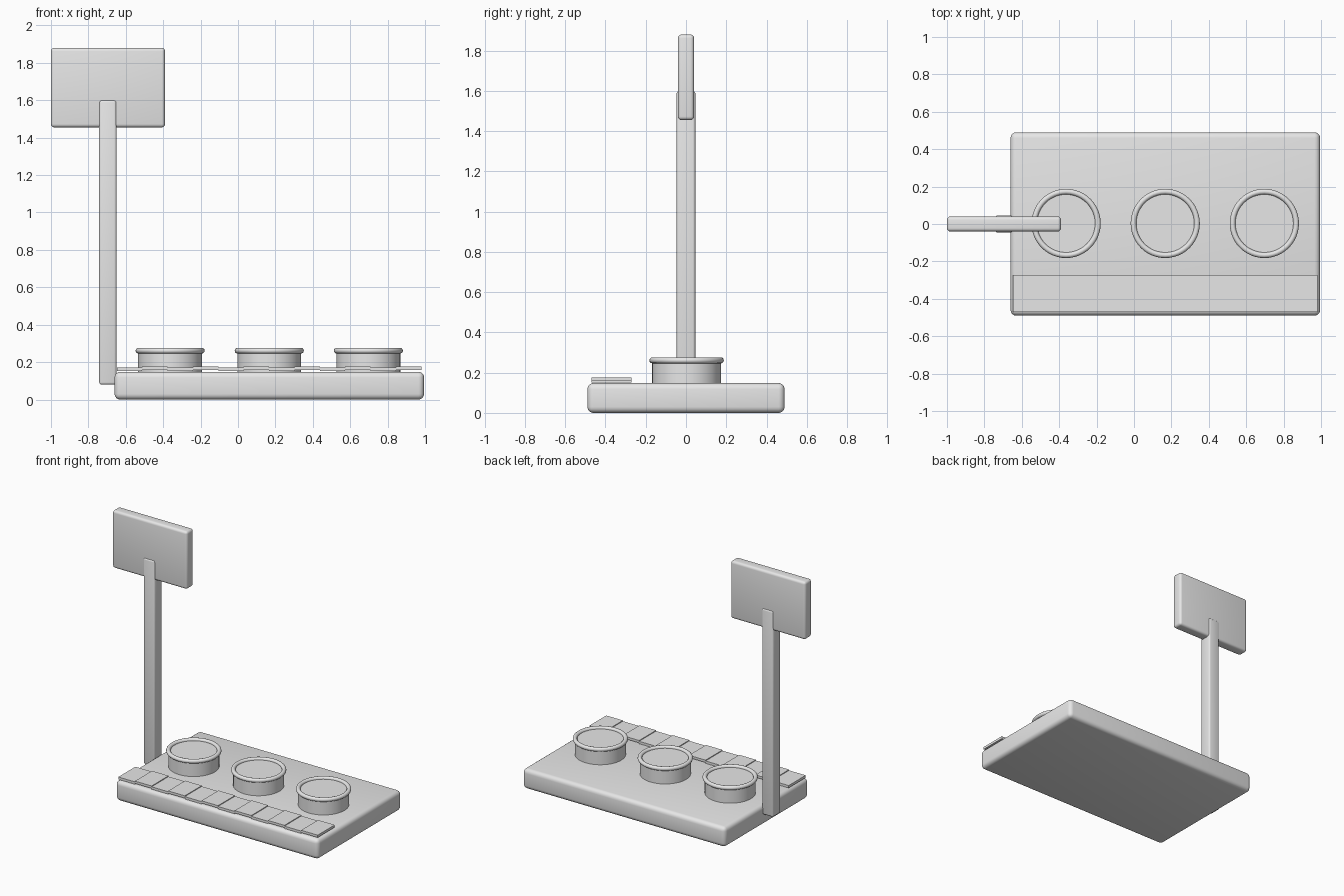
import bpy
import math

default = bpy.data.objects.get("Cube")
if default:
    bpy.data.objects.remove(default, do_unlink=True)

grey = bpy.data.materials.new("plain grey")
grey.use_nodes = True
grey.diffuse_color = (0.8, 0.8, 0.8, 1)
grey.node_tree.nodes["Principled BSDF"].inputs["Base Color"].default_value = (0.8, 0.8, 0.8, 1)


def finish(name):
    obj = bpy.context.object
    obj.name = name
    obj.data.materials.append(grey)
    return obj


def box(name, low, high, bevel=0.0, segments=4):
    """Box between two corners, with optional rounded edges."""
    bpy.ops.mesh.primitive_cube_add(size=1, location=[(a + b) / 2 for a, b in zip(low, high)])
    obj = finish(name)
    obj.scale = [b - a for a, b in zip(low, high)]
    bpy.ops.object.transform_apply(location=False, rotation=False, scale=True)
    if bevel:
        mod = obj.modifiers.new("rounded edges", "BEVEL")
        mod.width = bevel
        mod.segments = segments
        bpy.ops.object.modifier_apply(modifier=mod.name)
        bpy.ops.object.shade_smooth_by_angle(angle=math.radians(35))
    return obj


# Rounded slab
box("base", (-0.66, -0.49, 0), (0.995, 0.49, 0.148), 0.03)

# Sign and its post
box("post", (-0.742, -0.046, 0.08), (-0.65, 0.046, 1.6), 0.012, 3)
box("sign_board", (-1, -0.04, 1.455), (-0.39, 0.04, 1.88), 0.018)

# Row of thin tiles along the front edge, every other one slightly raised
tile_count = 12
start, end = -0.648, 0.98
width = (end - start) / tile_count
for i in range(tile_count):
    x = start + i * width
    lift = 0.006 * (i % 2)
    box(f"tile_{i + 1}", (x, -0.47, 0.152 + lift), (x + width, -0.272, 0.17 + lift))

# Three round drums with rolled rims
for i in range(3):
    x = -0.363 + 0.53 * i
    bpy.ops.mesh.primitive_cylinder_add(vertices=48, radius=0.171, depth=0.13, location=(x, 0.003, 0.195))
    finish(f"drum_{i + 1}")
    bpy.ops.object.shade_smooth_by_angle(angle=math.radians(35))
    bpy.ops.mesh.primitive_torus_add(major_radius=0.17, minor_radius=0.015, major_segments=48,
                                     minor_segments=12, location=(x, 0.003, 0.261))
    finish(f"drum_rim_{i + 1}")
    bpy.ops.object.shade_smooth_by_angle(angle=math.radians(60))
